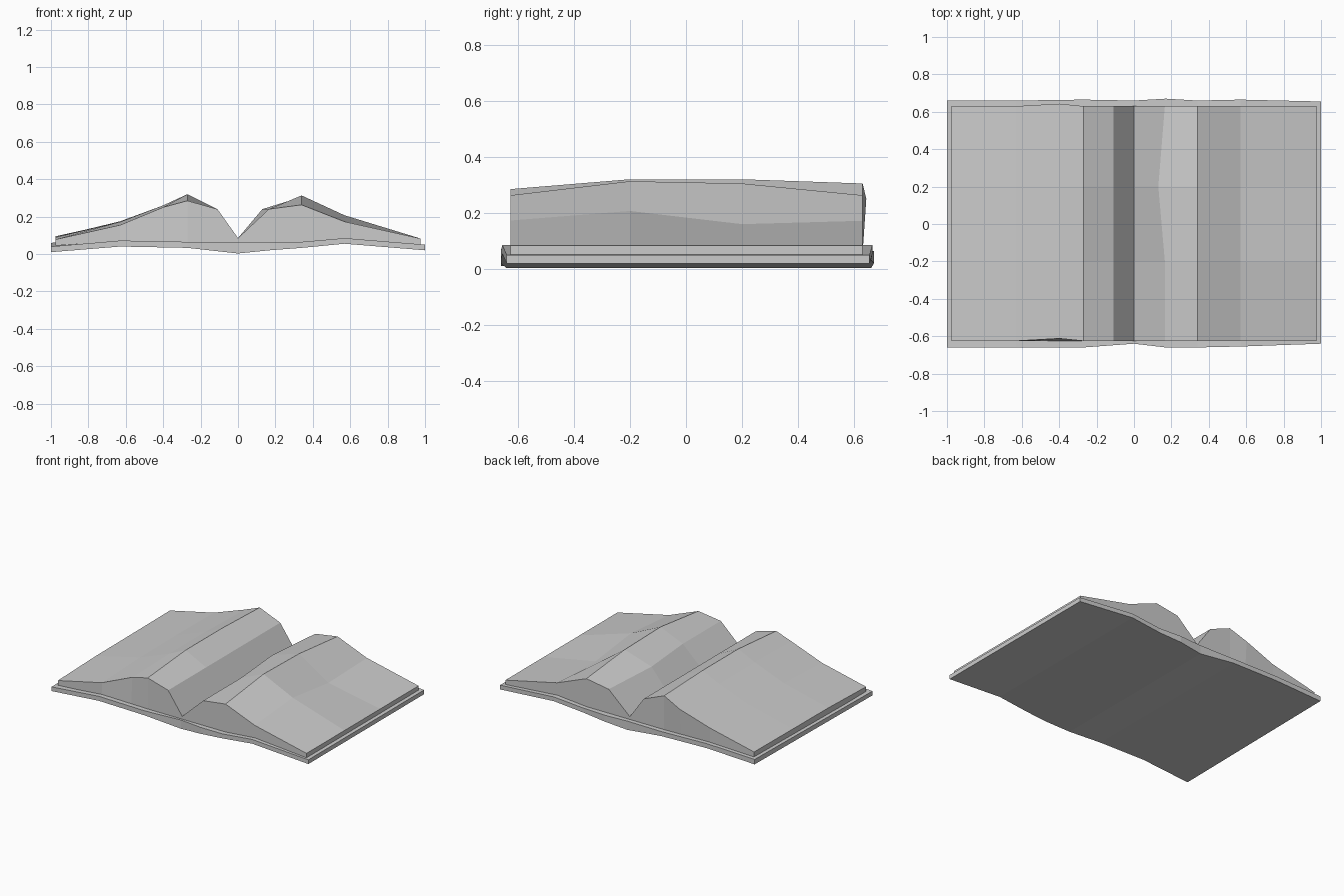
import bpy, bmesh

if "Cube" in bpy.data.objects:
    bpy.data.objects.remove(bpy.data.objects["Cube"])


def slab(name, xs, rows):
    """Closed slab. Each row is (ys, top heights, bottom heights) along the columns xs."""
    bm = bmesh.new()
    n, m = len(xs), len(rows)
    top, bot = [], []
    for ys, tops, bots in rows:
        top.append([bm.verts.new((x, y, z)) for x, y, z in zip(xs, ys, tops)])
        bot.append([bm.verts.new((x, y, z)) for x, y, z in zip(xs, ys, bots)])
    for j in range(m - 1):
        for i in range(n - 1):
            for g in (top, bot):
                bm.faces.new((g[j][i], g[j][i + 1], g[j + 1][i + 1], g[j + 1][i]))
        for i in (0, n - 1):
            bm.faces.new((top[j][i], top[j + 1][i], bot[j + 1][i], bot[j][i]))
    for j in (0, m - 1):
        for i in range(n - 1):
            bm.faces.new((top[j][i], top[j][i + 1], bot[j][i + 1], bot[j][i]))
    bmesh.ops.recalc_face_normals(bm, faces=bm.faces)
    mesh = bpy.data.meshes.new(name)
    bm.to_mesh(mesh)
    bm.free()
    obj = bpy.data.objects.new(name, mesh)
    bpy.context.collection.objects.link(obj)
    return obj, n


# Cover: thin bent board with slightly worn edges
cover_x = [-1, -0.63, -0.27, 0, 0.17, 0.34, 0.57, 1]
cover_top = [0.04, 0.072, 0.065, 0.065, 0.065, 0.065, 0.085, 0.05]
cover_bot = [0.01, 0.04, 0.033, 0.003, 0.02, 0.033, 0.055, 0.02]
front_y = [-0.66, -0.66, -0.66, -0.64, -0.66, -0.66, -0.655, -0.64]
back_y = [0.66, 0.66, 0.665, 0.66, 0.67, 0.66, 0.665, 0.655]
slab("cover", cover_x, [
    (front_y, cover_top, cover_bot),
    (back_y, [0.06] + cover_top[1:], [0.025] + cover_bot[1:]),
])

# Pages: two swelling stacks meeting in the central gutter
page_x = [-0.975, -0.63, -0.4, -0.27, -0.11, 0, 0.165, 0.34, 0.57, 0.975]
page_bot = [0.045, 0.068, 0.065, 0.06, 0.06, 0.06, 0.06, 0.06, 0.08, 0.05]
page_rows = [
    (-0.625, [0.078, 0.155, 0.25, 0.285, 0.24, 0.085, 0.24, 0.263, 0.173, 0.083]),
    (-0.2, [0.09, 0.172, 0.26, 0.32, 0.24, 0.085, 0.24, 0.313, 0.207, 0.083]),
    (0.2, [0.092, 0.175, 0.26, 0.32, 0.24, 0.085, 0.24, 0.305, 0.16, 0.083]),
    (0.63, [0.095, 0.172, 0.25, 0.305, 0.24, 0.085, 0.235, 0.263, 0.172, 0.083]),
]
pages, cols = slab("pages", page_x,
                   [([y] * len(page_x), z, page_bot) for y, z in page_rows])

# Slight pull on the right page near the gutter, and a leaning fore edge
verts = pages.data.vertices
for v in verts:
    if abs(v.co.x - 0.165) < 1e-3 and abs(v.co.y - 0.2) < 1e-3 and v.co.z > 0.1:
        v.co.x = 0.13
    if abs(v.co.x + 0.4) < 1e-3 and abs(v.co.y) > 0.5 and v.co.z > 0.1:
        v.co.y += 0.013
